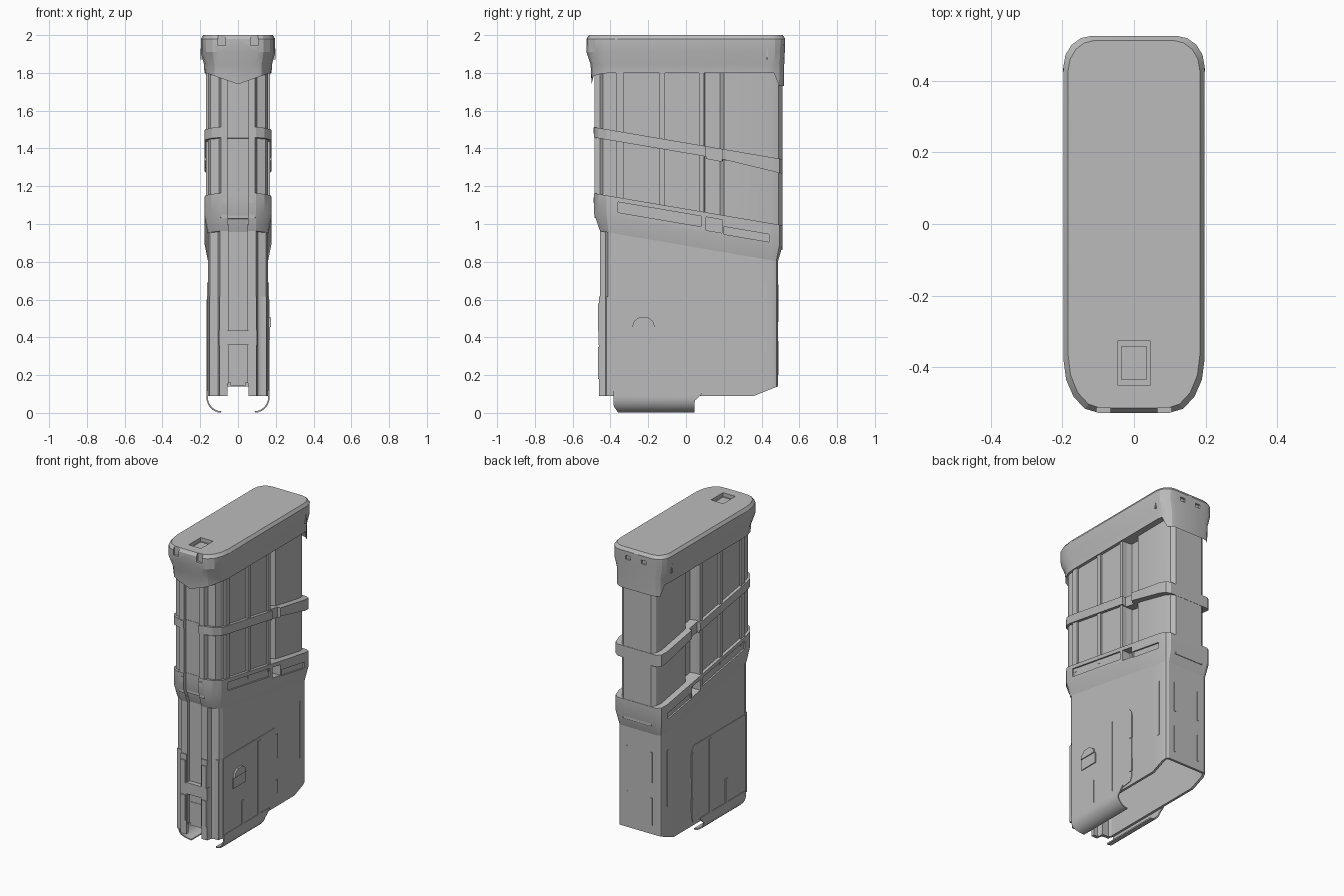
import bpy, bmesh, math
from mathutils import Vector

if "Cube" in bpy.data.objects:
    bpy.data.objects.remove(bpy.data.objects["Cube"])

SLOPE = -0.17  # rake of the bands along the sides

grey = bpy.data.materials.new("plain grey")
grey.use_nodes = True
grey.diffuse_color = (0.5, 0.5, 0.5, 1)
grey.node_tree.nodes["Principled BSDF"].inputs["Base Color"].default_value = grey.diffuse_color


def shade(obj):
    bpy.ops.object.select_all(action="DESELECT")
    obj.select_set(True)
    bpy.context.view_layer.objects.active = obj
    bpy.ops.object.shade_smooth_by_angle(angle=math.radians(20))


def finish(name, bm):
    bmesh.ops.recalc_face_normals(bm, faces=bm.faces)
    mesh = bpy.data.meshes.new(name)
    bm.to_mesh(mesh)
    bm.free()
    mesh.materials.append(grey)
    obj = bpy.data.objects.new(name, mesh)
    bpy.context.collection.objects.link(obj)
    shade(obj)
    return obj


def apply(obj, kind, **settings):
    mod = obj.modifiers.new(kind.title(), kind)
    for key, value in settings.items():
        setattr(mod, key, value)
    bpy.context.view_layer.objects.active = obj
    bpy.ops.object.modifier_apply(modifier=mod.name)
    shade(obj)


def loop(half):
    """Mirror a half outline that starts and ends on x = 0."""
    return half + [(-x, y) for x, y in reversed(half[1:-1])]


def raked(z, sag=0.0):
    return lambda x, y: z + SLOPE * y - sag * max(0, y - .2)


def level(z):
    return lambda x, y: z


def loft(name, rings, bottom=True):
    """Skin a stack of (half outline, height rule) rings, low to high."""
    bm = bmesh.new()
    rows = [[bm.verts.new((x, y, rule(x, y))) for x, y in loop(half)] for half, rule in rings]
    for a, b in zip(rows, rows[1:]):
        for i in range(len(a)):
            j = (i + 1) % len(a)
            bm.faces.new((a[i], a[j], b[j], b[i]))
    bm.faces.new(rows[-1])
    if bottom:
        bm.faces.new(rows[0])
    return finish(name, bm)


def add_box(bm, x, y, z, slope=0.0):
    verts = bmesh.ops.create_cube(bm, size=1)["verts"]
    for v in verts:
        v.co = Vector([lo + (c + 0.5) * (hi - lo) for c, (lo, hi) in zip(v.co, (x, y, z))])
        v.co.z += slope * v.co.y


def boxes(name, items, slope=0.0, mirror=True):
    """Boxes given as (x range, y range, z range), repeated on both sides."""
    bm = bmesh.new()
    for x, y, z in items:
        add_box(bm, x, y, z, slope)
        if mirror:
            add_box(bm, (-x[1], -x[0]), y, z, slope)
    return finish(name, bm)


def cut(obj, cutter):
    apply(obj, "BOOLEAN", operation="DIFFERENCE", solver="EXACT", object=cutter)
    bpy.data.objects.remove(cutter)


def plate(name, side, x0, x1, outline):
    """A thin slab on one side, from a y-z outline."""
    bm = bmesh.new()
    face = bm.faces.new([bm.verts.new((side * x0, y, z)) for y, z in outline])
    moved = bmesh.ops.extrude_face_region(bm, geom=[face])["geom"]
    bmesh.ops.translate(bm, vec=(side * (x1 - x0), 0, 0),
                        verts=[g for g in moved if isinstance(g, bmesh.types.BMVert)])
    return finish(name, bm)


# Upper body: front channel, side pockets and a narrower rear
upper = [(0, -.462), (.055, -.462), (.055, -.485), (.09, -.485), (.1, -.455), (.145, -.44), (.158, -.41),
         (.158, .09), (.1, .1), (.1, .18), (.135, .2), (.137, .45), (.125, .49), (.1, .51), (0, .51)]
loft("upper_body", [(upper, raked(.95)), (upper, level(1.85))])

# Bands that wrap the body on a rake
band = [(0, -.465), (.055, -.465), (.055, -.488), (.095, -.488), (.14, -.465), (.172, -.42),
        (.178, -.38), (.178, .2), (.178, .45), (.167, .495), (.14, .512), (0, .512)]
mid = loft("middle_band", [(band, raked(1.375, .07)), (band, raked(1.43))])
neck = [(0, -.433), (.05, -.433), (.05, -.455), (.095, -.455), (.13, -.43), (.155, -.41),
        (.16, -.38), (.16, .2), (.16, .455), (.152, .478), (.135, .487), (0, .487)]
low = loft("lower_band", [(neck, raked(.885)), (band, raked(.975)), (band, raked(1.08))])
cut(low, boxes("slot_cutter", [((.168, .3), (-.36, .08), (1.0, 1.055)),
                               ((.168, .3), (.2, .44), (.98, 1.02)),
                               ((.12, .3), (.105, .19), (.985, 1.055))], SLOPE))
cut(mid, boxes("notch_cutter", [((.155, .3), (.105, .19), (1.3, 1.5))], SLOPE))

# Upright ribs framing the side panels
boxes("panel_ribs", [((.14, .17), y, (1.03, 1.82)) for y in
                     ((-.37, -.33), (-.14, -.11), (.07, .095))], SLOPE)
boxes("front_hooks", [((.055, .08), (-.491, -.47), (z, z + .03)) for z in (1.11, 1.48)])

# Lower shell: hollow and open below, with a chamfered rear foot
shell = [(0, -.433), (.05, -.433), (.05, -.455), (.095, -.455), (.105, -.425), (.148, -.412),
         (.16, -.385), (.16, .36), (.16, .455), (.152, .478), (.135, .487), (0, .487)]


def foot(x, y):
    if y < -.4 and abs(x) < .054:
        return .16
    return .09 + max(0, y - .36) * .4


body = loft("lower_shell", [(shell, foot), (shell, raked(.93))], bottom=False)
apply(body, "SOLIDIFY", thickness=.016, offset=-1)

# Side cover plates and the curled lips under them
for side, label in ((1, "left"), (-1, "right")):
    plate(label + "_cover_plate", side, .155, .164,
          [(-.385, .1), (.06, .1), (.16, .115), (.17, .14), (.17, .59), (.15, .617), (-.385, .617)])
    bm = bmesh.new()
    section = [(.164, .115)]
    section += [(.089 + .075 * math.cos(a), .085 - .08 * math.sin(a))
                for a in (i * math.pi / 14 for i in range(8))]
    rows = []
    for x, z in section:
        rear = .045 + (.05 if z > .1 else max(0, z - .065) * 1.2)
        front = -.385 + .03 * max(0, 1 - z / .04)
        rows.append([bm.verts.new((side * x, y, z)) for y in (front, rear)])
    for a, b in zip(rows, rows[1:]):
        bm.faces.new((a[0], a[1], b[1], b[0]))
    lip = finish(label + "_lip", bm)
    apply(lip, "SOLIDIFY", thickness=.008, offset=0)

boxes("side_beads", [((.15, .168), (-.2, -.175), (.09, .27)), ((.15, .168), (-.03, -.005), (.09, .6)),
                     ((.15, .167), (.155, .175), (.18, .27)), ((.15, .167), (.155, .175), (.41, .57)),
                     ((.15, .163), (.412, .428), (.32, .69))])
boxes("rear_beads", [((.085, .095), (.47, .491), z) for z in ((.2, .38), (.48, .68))])

# Front cover strips, corner strips, bridge and centre tongue
boxes("front_cover", [((.055, .098), (-.461, -.44), (.09, .617)),
                      ((.09, .152), (-.42, -.4), (.09, .617))])
boxes("front_pads", [((.06, .095), (-.467, -.45), z) for z in ((.43, .58), (.18, .35))])
boxes("front_bridge", [((-.1, .1), (-.464, -.43), (.36, .435))], mirror=False)
boxes("centre_tongue", [((-.04, .04), (-.436, -.42), (.145, .3))], mirror=False)

# Catch on one side: a flat pad below a rounded bump
boxes("catch_pad", [((.15, .17), (-.29, -.16), (.385, .455))], mirror=False)
plate("catch_bump", 1, .15, .176, [(-.285, .455), (-.165, .455), (-.175, .485),
                                   (-.2, .505), (-.25, .505), (-.275, .485)])


# Cap: rounded block with a window, notches and a drooping collar
def cap_outline(hx, y0, y1):
    pts = [(0, y0)]
    for cy, ry, rx, start in ((y0 + .15, .15, hx * .5, -90), (y1 - .085, .085, hx * .4, 0)):
        for i in range(5):
            a = math.radians(start + 22.5 * i)
            pts.append((hx - rx + rx * math.cos(a), cy + ry * math.sin(a)))
    return pts + [(0, y1)]


def collar(x, y):
    if y < -.4:
        return 1.8 - .06 * max(0, 1 - abs(x) / .17)
    return 1.73 if y > .49 else 1.8


cap = loft("cap", [(cap_outline(.165, -.485, .5), level(1.8)),
                   (cap_outline(.178, -.5, .518), collar),
                   (cap_outline(.18, -.505, .52), level(1.845)),
                   (cap_outline(.197, -.527, .523), level(1.91)),
                   (cap_outline(.197, -.527, .525), level(1.98)),
                   (cap_outline(.184, -.514, .512), level(2.0))])
cut(cap, boxes("window_cutter", [((-.045, .045), (-.45, -.325), (1.975, 2.1))], mirror=False))
cut(cap, boxes("notch_cutter", [((.065, .105), (-.6, -.512), (1.945, 2.1)),
                                ((.04, .075), (.512, .6), (1.925, 1.95))]))
boxes("cap_side_grooves", [((.17, .198), (.425, .435), (1.87, 1.93))])
boxes("cap_window_step", [((-.035, .035), (-.435, -.34), (1.965, 1.98))], mirror=False)
